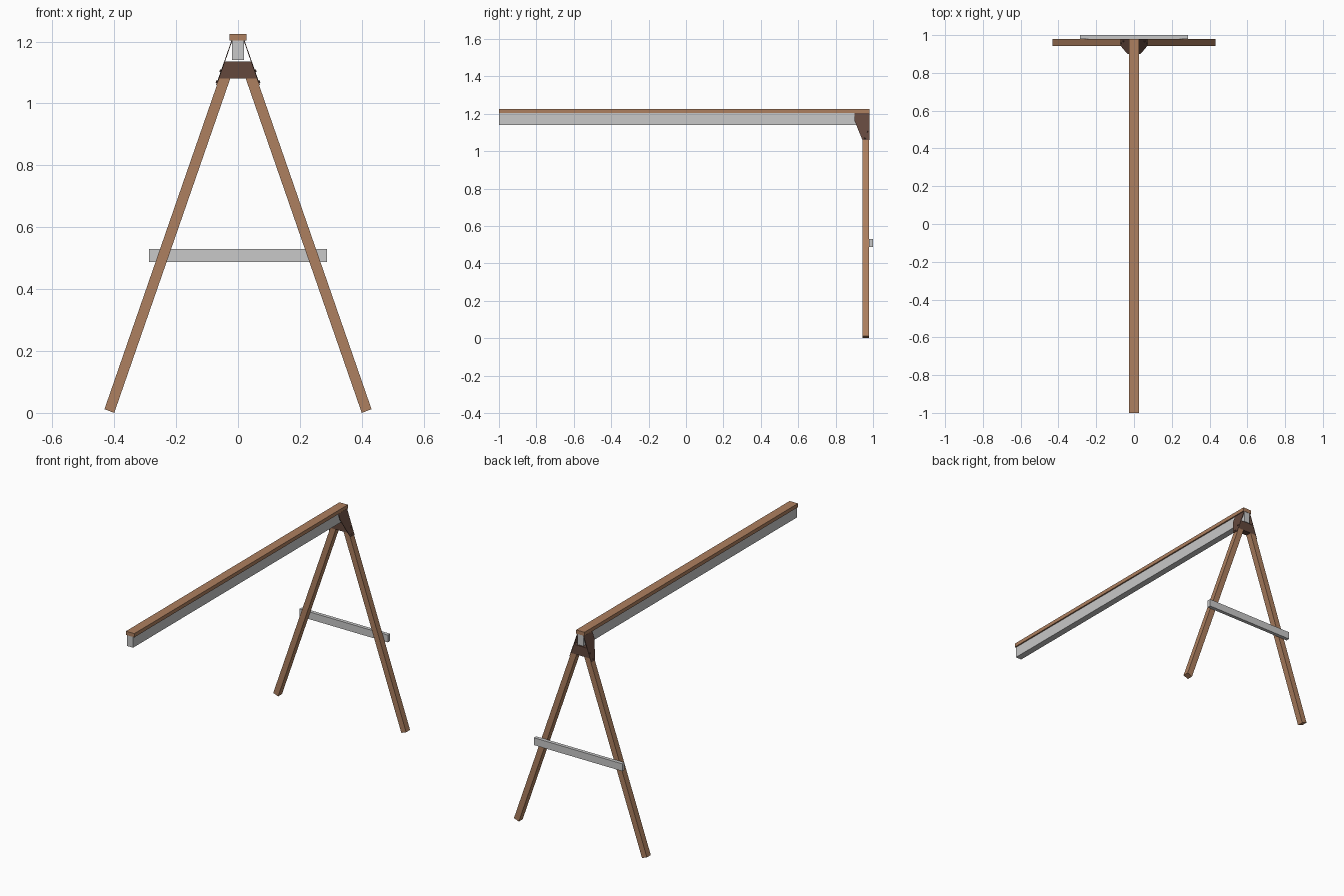
import bpy, bmesh, math
from mathutils import Vector, Matrix

if "Cube" in bpy.data.objects:
    bpy.data.objects.remove(bpy.data.objects["Cube"])


def mat(name, rgb):
    m = bpy.data.materials.new(name)
    m.diffuse_color = (*rgb, 1)
    m.use_nodes = True
    m.node_tree.nodes["Principled BSDF"].inputs["Base Color"].default_value = m.diffuse_color
    return m


WOOD = mat("wood brown", (0.42, 0.215, 0.115))
DARK = mat("dark brown bracket", (0.125, 0.064, 0.046))
GREY = mat("light grey", (0.58, 0.58, 0.58))


def loft(name, a, b, material):
    """Solid between two matching outlines."""
    bm = bmesh.new()
    va = [bm.verts.new(p) for p in a]
    vb = [bm.verts.new(p) for p in b]
    bm.faces.new(va)
    bm.faces.new(vb[::-1])
    for i in range(len(va)):
        j = (i + 1) % len(va)
        bm.faces.new((va[i], vb[i], vb[j], va[j]))
    bmesh.ops.recalc_face_normals(bm, faces=bm.faces)
    me = bpy.data.meshes.new(name)
    bm.to_mesh(me)
    bm.free()
    me.materials.append(material)
    ob = bpy.data.objects.new(name, me)
    bpy.context.collection.objects.link(ob)
    return ob


def prism_y(name, xz, y0, y1, material):
    return loft(name, [(x, y0, z) for x, z in xz], [(x, y1, z) for x, z in xz], material)


def bar(name, hx, y0, y1, z0, z1, material):
    return prism_y(name, [(-hx, z0), (hx, z0), (hx, z1), (-hx, z1)], y0, y1, material)


SLOPE = 0.347                      # outward run of the legs per unit height
Y0, Y1 = 0.943, 0.979              # leg depth


def outer(z):
    return 0.061 + (1.08 - z) * SLOPE


# Long rail and cross brace
bar("rail_top", 0.027, -1, 0.98, 1.203, 1.225, WOOD)
bar("rail_web", 0.019, -1, 0.978, 1.14, 1.203, GREY)
bar("cross_brace", 0.287, 0.979, 1.0, 0.487, 0.53, GREY)

# Bracket core between the leg tops and the rail
prism_y("bracket_core", [(-outer(1.08), 1.08), (outer(1.08), 1.08),
                         (outer(1.136), 1.136), (-outer(1.136), 1.136)], Y0, Y1, DARK)

plate = [(0.98, 1.06), (0.943, 1.06), (0.90, 1.165), (0.90, 1.203), (0.98, 1.203)]
normal = Vector((1, 0, SLOPE)).normalized()
for s, side in ((-1, "left"), (1, "right")):
    # Splayed leg with square-cut foot
    prism_y(side + "_leg", [(s * 0.4, 0), (s * outer(0.012), 0.012),
                            (s * outer(1.08), 1.08), (s * 0.0252, 1.08)], Y0, Y1, WOOD)
    # Sloping bracket cheek
    loft(side + "_bracket_plate",
         [(s * outer(z), y, z) for y, z in plate],
         [(s * (outer(z) + 0.003), y, z) for y, z in plate], DARK)
    # Screw heads on the cheek
    n = Vector((s * normal.x, 0, normal.z))
    for i, (y, z) in enumerate(((0.968, 1.105), (0.957, 1.07))):
        c = Vector((s * (outer(z) + 0.003), y, z))
        q = n.to_track_quat('Z', 'Y')
        ring = [q @ Vector((0.005 * math.cos(a), 0.005 * math.sin(a), 0))
                for a in (math.tau * k / 8 for k in range(8))]
        loft(f"{side}_screw_{i + 1}", [c + r - n * 0.001 for r in ring],
             [c + r * 0.7 + n * 0.004 for r in ring], DARK)
